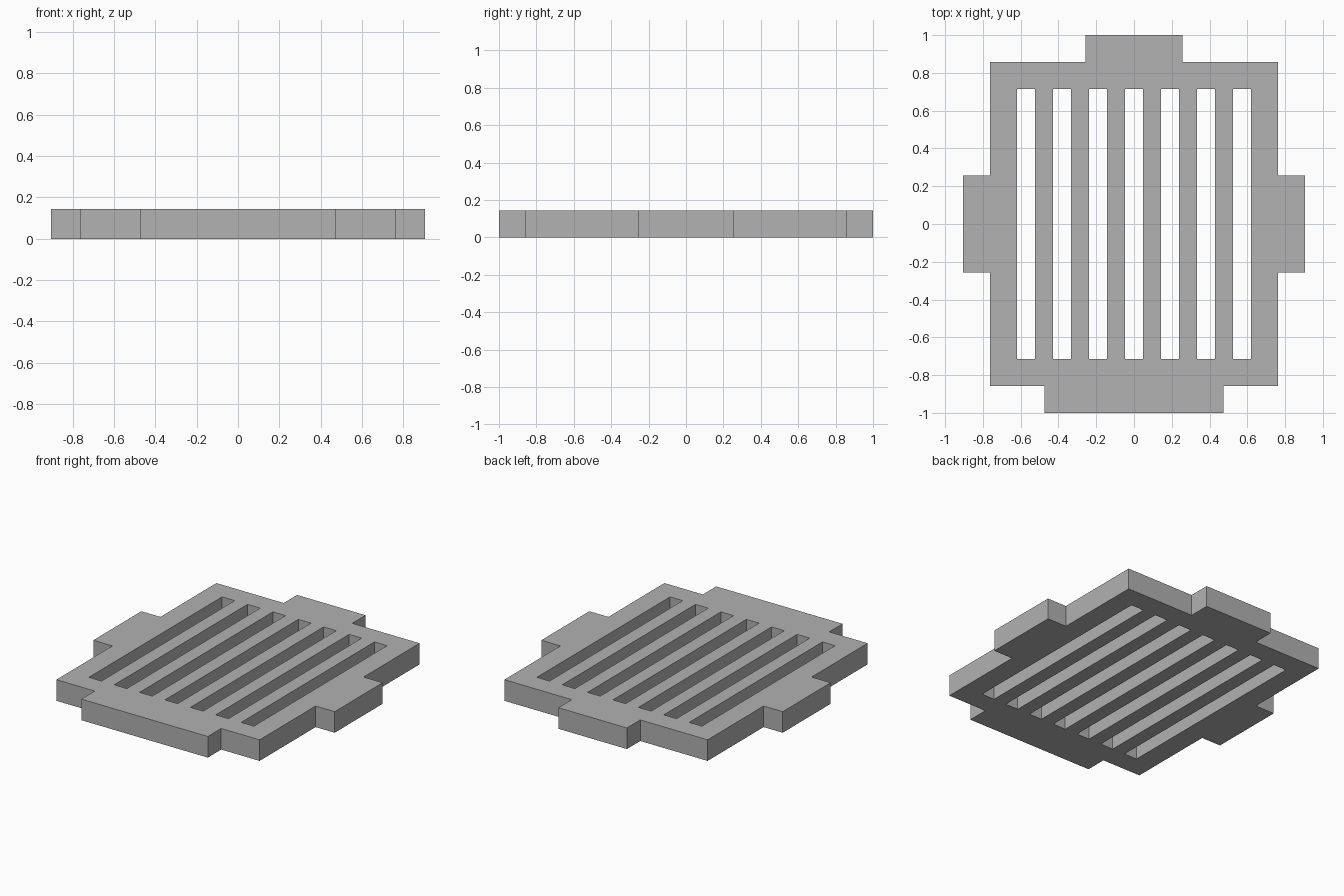
import bpy, bmesh

cube = bpy.data.objects.get("Cube")
if cube:
    bpy.data.objects.remove(cube, do_unlink=True)

THICK = 0.143
BODY_X, BODY_Y = 0.762, 0.857      # half size of the plate
TAB = 0.143                        # how far the tabs stick out
SIDE_TAB, BACK_TAB, FRONT_TAB = 0.257, 0.257, 0.474   # half widths
SLOTS, SLOT_W, SLOT_Y = 7, 0.0952, 0.714

grey = bpy.data.materials.new("plain grey")
grey.use_nodes = True
colour = (0.445, 0.445, 0.445, 1)
grey.diffuse_color = colour
grey.node_tree.nodes["Principled BSDF"].inputs["Base Color"].default_value = colour


def add_loop(bm, points):
    verts = [bm.verts.new((x, y, 0)) for x, y in points]
    for a, b in zip(verts, verts[1:] + verts[:1]):
        bm.edges.new((a, b))


bm = bmesh.new()

# Outline with four tabs: right half from front to back, then mirrored
half = [
    (FRONT_TAB, -BODY_Y - TAB), (FRONT_TAB, -BODY_Y), (BODY_X, -BODY_Y),
    (BODY_X, -SIDE_TAB), (BODY_X + TAB, -SIDE_TAB),
    (BODY_X + TAB, SIDE_TAB), (BODY_X, SIDE_TAB),
    (BODY_X, BODY_Y), (BACK_TAB, BODY_Y), (BACK_TAB, BODY_Y + TAB),
]
add_loop(bm, half + [(-x, y) for x, y in reversed(half)])

# Evenly spaced slots, as wide as the bars between them
for i in range(SLOTS):
    cx = (i - (SLOTS - 1) / 2) * 2 * SLOT_W
    x0, x1 = cx - SLOT_W / 2, cx + SLOT_W / 2
    add_loop(bm, [(x0, -SLOT_Y), (x1, -SLOT_Y), (x1, SLOT_Y), (x0, SLOT_Y)])

# Fill around the slots and thicken
bmesh.ops.triangle_fill(bm, use_beauty=True, edges=bm.edges[:], normal=(0, 0, 1))
ext = bmesh.ops.extrude_face_region(bm, geom=bm.faces[:], use_keep_orig=True)
top = [g for g in ext["geom"] if isinstance(g, bmesh.types.BMVert)]
bmesh.ops.translate(bm, verts=top, vec=(0, 0, THICK))
bmesh.ops.recalc_face_normals(bm, faces=bm.faces[:])

mesh = bpy.data.meshes.new("slotted_plate")
bm.to_mesh(mesh)
bm.free()
mesh.materials.append(grey)
plate = bpy.data.objects.new("slotted_plate", mesh)
bpy.context.collection.objects.link(plate)
